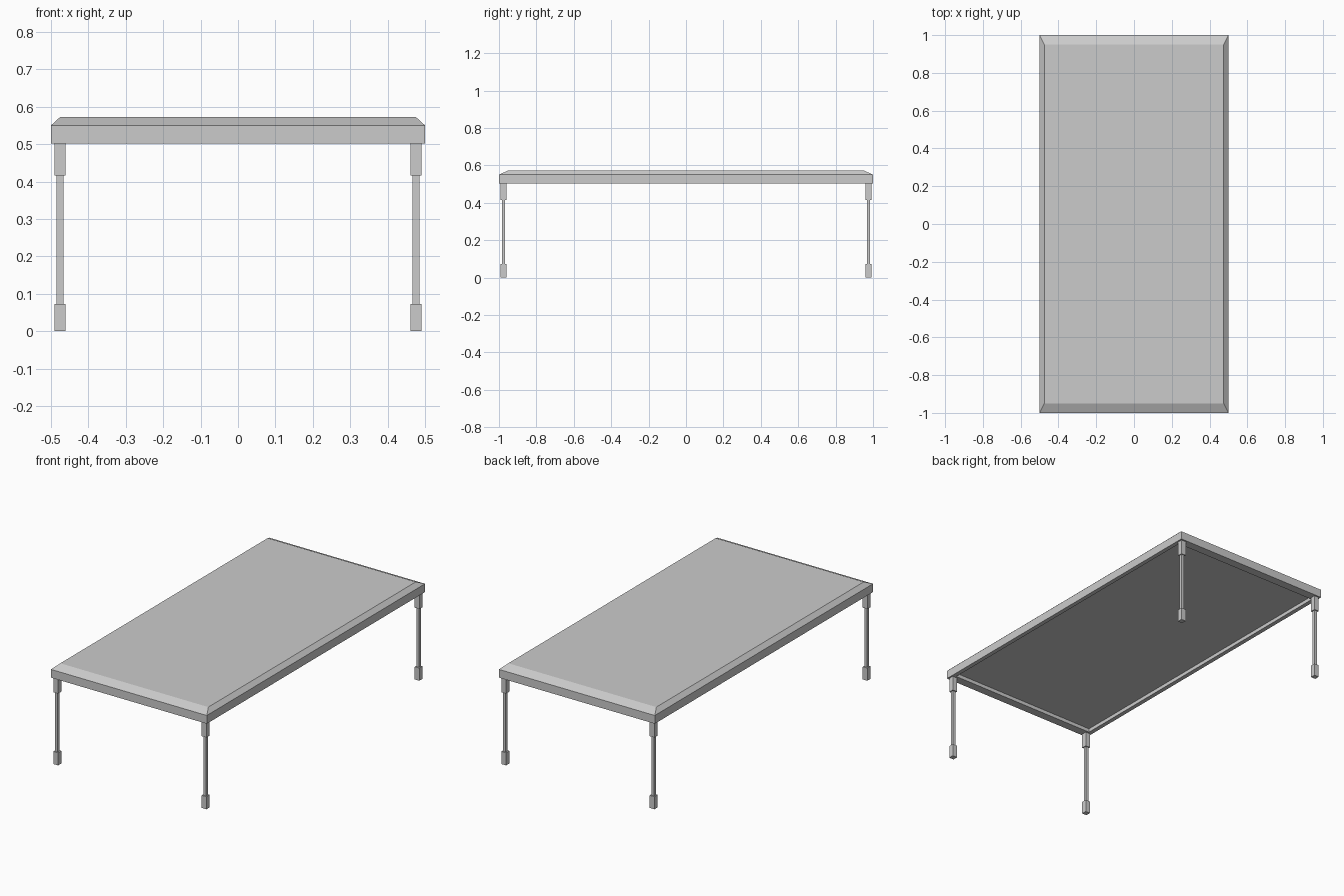
import bpy, bmesh

if "Cube" in bpy.data.objects:
    bpy.data.objects.remove(bpy.data.objects["Cube"])

def loft(name, rings):
    """Closed solid through rectangular rings (half x, half y, z), listed bottom to top."""
    bm = bmesh.new()
    loops = [[bm.verts.new((sx * hx, sy * hy, z))
              for sx, sy in ((-1, -1), (1, -1), (1, 1), (-1, 1))] for hx, hy, z in rings]
    for a, b in zip(loops, loops[1:]):
        for i in range(4):
            j = (i + 1) % 4
            bm.faces.new((a[i], a[j], b[j], b[i]))
    bm.faces.new(loops[0][::-1])
    bm.faces.new(loops[-1])
    bmesh.ops.recalc_face_normals(bm, faces=bm.faces)
    mesh = bpy.data.meshes.new(name)
    bm.to_mesh(mesh)
    bm.free()
    obj = bpy.data.objects.new(name, mesh)
    bpy.context.collection.objects.link(obj)
    return obj

# Table top: recessed underside, rim, straight edge, bevelled upper edge
loft("table_top", [
    (0.475, 0.95, 0.523),
    (0.475, 0.95, 0.502),
    (0.5, 1.0, 0.502),
    (0.5, 1.0, 0.55),
    (0.475, 0.95, 0.573),
])

# Legs: square foot, slim shaft, square upper block
FOOT, SHAFT = 0.015, 0.009
for side, sx in (("left", -1), ("right", 1)):
    for end, sy in (("front", -1), ("back", 1)):
        leg = loft(f"{end}_{side}_leg", [
            (FOOT, FOOT, 0.0),
            (FOOT, FOOT, 0.073),
            (SHAFT, SHAFT, 0.073),
            (SHAFT, SHAFT, 0.416),
            (FOOT, FOOT, 0.416),
            (FOOT, FOOT, 0.502),
        ])
        leg.location = (sx * 0.476, sy * 0.976, 0)
